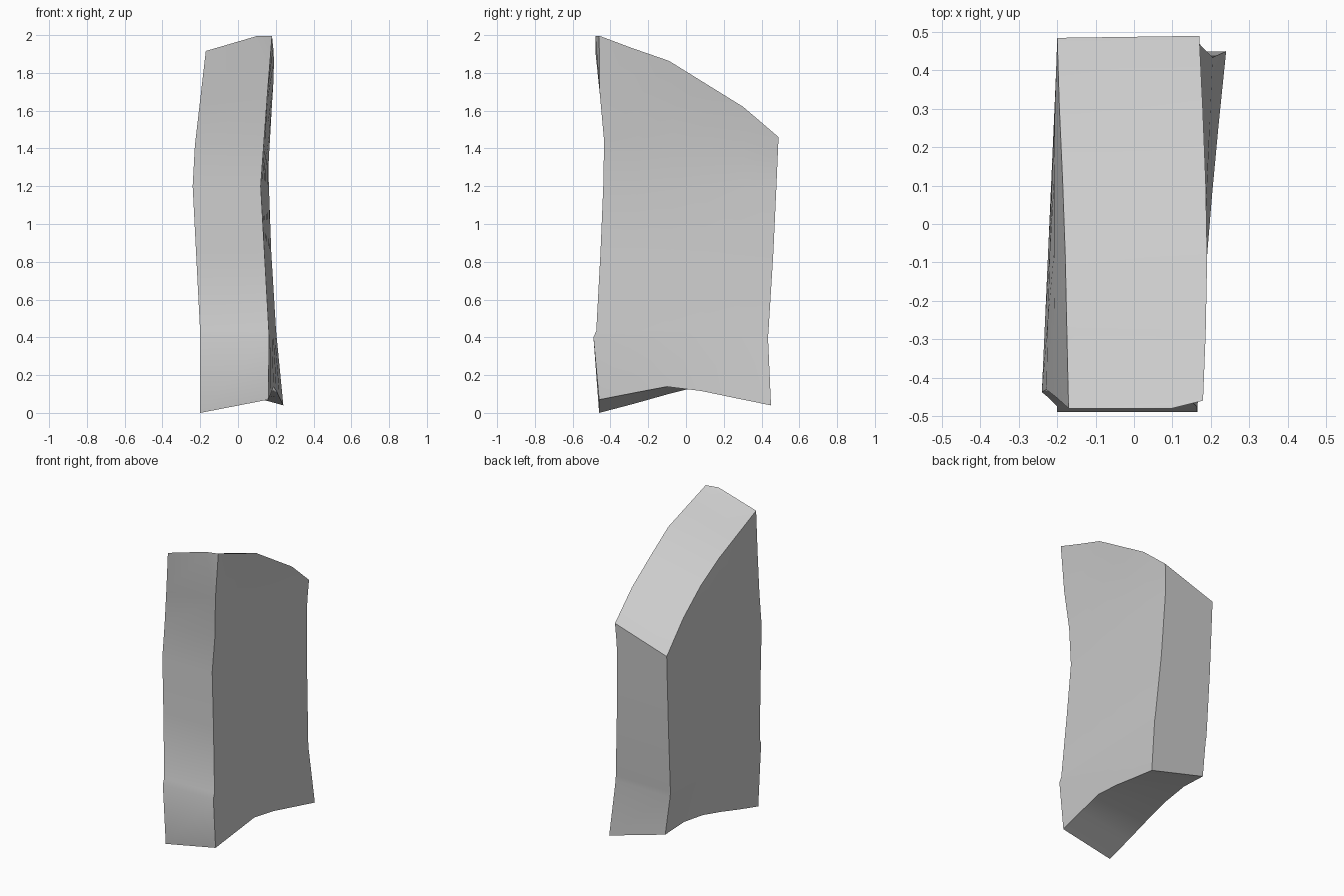
import bpy, bmesh, math

cube = bpy.data.objects.get("Cube")
if cube:
    bpy.data.objects.remove(cube, do_unlink=True)


def along(points, t):
    """Piecewise linear lookup through (position, value) pairs."""
    if t <= points[0][0]:
        return points[0][1]
    for (a, va), (b, vb) in zip(points, points[1:]):
        if t <= b:
            return va + (vb - va) * (t - a) / (b - a)
    return points[-1][1]


# Upright corner edges: x by height, for each side
front_x = {
    "left": [(0.07, .16), (.4, .165), (1.2, .12), (1.68, .155), (2, .18)],
    "right": [(0, -.2), (.42, -.2), (1.2, -.24), (1.4, -.23), (1.92, -.17)],
}
back_x = {
    "left": [(.04, .24), (.45, .2), (.6, .185), (1.3, .16), (1.46, .17)],
    "right": [(.15, -.16), (.45, -.195), (1.34, -.2)],
}
# Front and back outlines: y by height
front_y = [(0, -.46), (.07, -.46), (.4, -.49), (.435, -.475), (.9, -.45),
           (1.4, -.43), (1.68, -.455), (1.9, -.48)]
back_y = [(.04, .45), (.35, .43), (.6, .45), (1, .47), (1.46, .49)]
# Broken top and bottom rims: z by depth
top_z = {
    "left": [(-.48, 2), (-.1, 1.87), (.08, 1.75), (.22, 1.68), (.48, 1.46)],
    "right": [(-.48, 1.92), (0, 1.72), (.24, 1.57), (.48, 1.34)],
}
bottom_z = {
    "left": [(-.46, .07), (-.1, .14), (.15, .11), (.45, .04)],
    "right": [(-.46, 0), (.03, .13), (.25, .17), (.45, .15)],
}
top_bulge = {"left": .022, "right": .015}

stations = [0, .2, .4, .6, .8, 1]
fixed_rows = [.4, .435, .85, 1.2]
upper_rows = [.3, .62]

bm = bmesh.new()


def side_grid(side):
    """Rows of vertices from bottom rim to top rim, front to back."""
    columns = []
    for v in stations:
        y = -.47 + .95 * v
        low, high = along(bottom_z[side], y), along(top_z[side], y)
        heights = [low] + fixed_rows
        heights += [1.2 + (high - 1.2) * f for f in upper_rows] + [high]
        column = []
        for z in heights:
            xf, xb = along(front_x[side], z), along(back_x[side], z)
            yf, yb = along(front_y, z), along(back_y, z)
            x = xf + (xb - xf) * v
            if z == high:
                x += top_bulge[side] * math.sin(math.pi * v)
            column.append(bm.verts.new((x, yf + (yb - yf) * v, z)))
        columns.append(column)
    return columns


def bridge(a, b):
    """Quads between two vertex strips."""
    for i in range(len(a) - 1):
        bm.faces.new((a[i], b[i], b[i + 1], a[i + 1]))


left, right = side_grid("left"), side_grid("right")
for grid in (left, right):
    for a, b in zip(grid, grid[1:]):
        bridge(a, b)

# Back face, bottom face and the front face up to the chipped corner
bridge(left[-1], right[-1])
bridge([c[0] for c in left], [c[0] for c in right])
bridge(right[0][:-1], left[0][:-1])

# Chipped front corner and top face
corner = left[0][-1]
corner.co.y = -.46
chip = bm.verts.new((.1, -.48, 1.995))
bm.faces.new((right[0][-2], left[0][-2], chip, right[0][-1]))
bm.faces.new((left[0][-2], corner, chip))
bm.faces.new((right[0][-1], chip, corner))
bridge([c[-1] for c in left], [c[-1] for c in right])

bmesh.ops.recalc_face_normals(bm, faces=bm.faces)
mesh = bpy.data.meshes.new("stone_slab")
bm.to_mesh(mesh)
bm.free()

slab = bpy.data.objects.new("stone_slab", mesh)
bpy.context.collection.objects.link(slab)

# Plain grey stone
stone = bpy.data.materials.new("grey_stone")
stone.use_nodes = True
grey = (.6, .6, .6, 1)
stone.diffuse_color = grey
stone.node_tree.nodes["Principled BSDF"].inputs["Base Color"].default_value = grey
mesh.materials.append(stone)

bpy.ops.object.select_all(action="DESELECT")
slab.select_set(True)
bpy.context.view_layer.objects.active = slab
bpy.ops.object.shade_smooth_by_angle(angle=math.radians(30))
